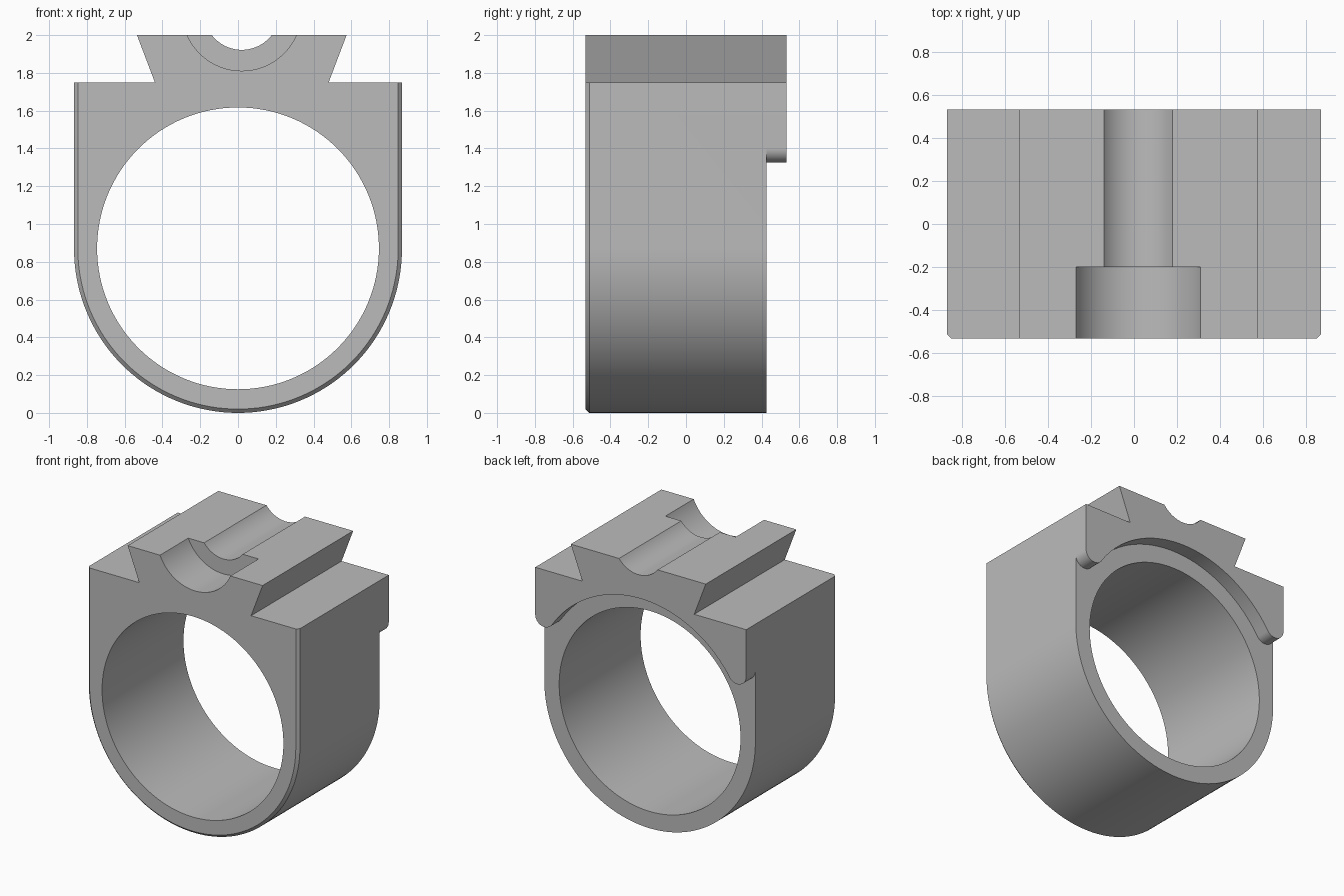
import bpy, bmesh
from math import sin, cos, pi, atan2, sqrt

old = bpy.data.objects.get("Cube")
if old:
    bpy.data.objects.remove(old, do_unlink=True)

FRONT, BACK, STEP = -0.532, 0.532, 0.425   # depth positions
R, CZ = 0.868, 0.868                       # rounded underside
SHOULDER, TOP = 1.75, 2.0
SHIFT = 0.02                               # rail sits slightly off centre
CHAMFER = 0.02

grey = bpy.data.materials.new("plain grey")
grey.use_nodes = True
colour = (0.5, 0.5, 0.5, 1)
grey.diffuse_color = colour
grey.node_tree.nodes["Principled BSDF"].inputs["Base Color"].default_value = colour


def arc(cx, cz, r, start, end, n):
    """Points along an arc in the x-z plane."""
    return [(cx + r * cos(start + (end - start) * i / n),
             cz + r * sin(start + (end - start) * i / n)) for i in range(n + 1)]


def prism(name, outline, y0, y1, bevel_rule=None):
    """Extrude an x-z outline along y, chamfering the front edges chosen by a rule."""
    bm = bmesh.new()
    face = bm.faces.new([bm.verts.new((x, y0, z)) for x, z in outline])
    new = bmesh.ops.extrude_face_region(bm, geom=[face])["geom"]
    for v in new:
        if isinstance(v, bmesh.types.BMVert):
            v.co.y = y1
    bmesh.ops.recalc_face_normals(bm, faces=bm.faces)
    if bevel_rule:
        edges = [e for e in bm.edges if bevel_rule(e)]
        bmesh.ops.bevel(bm, geom=edges, offset=CHAMFER, segments=1, affect='EDGES')
    mesh = bpy.data.meshes.new(name)
    bm.to_mesh(mesh)
    bm.free()
    mesh.materials.append(grey)
    obj = bpy.data.objects.new(name, mesh)
    bpy.context.collection.objects.link(obj)
    return obj


def rod(name, cx, cz, r, y0, y1, n):
    return prism(name, arc(cx, cz, r, 0, 2 * pi * (n - 1) / n, n - 1), y0, y1)


# Body with dovetail rail on top
outline = arc(0, CZ, R, pi, 2 * pi, 72)
outline += [(R, SHOULDER), (SHIFT + 0.46, SHOULDER), (SHIFT + 0.555, TOP),
            (SHIFT - 0.555, TOP), (SHIFT - 0.46, SHOULDER), (-R, SHOULDER)]


def front_rim(e):
    a, b = (v.co for v in e.verts)
    on_front = max(a.y, b.y) < FRONT + 1e-4
    rim = min(abs(a.x), abs(b.x)) > R - 1e-4 or max(a.z, b.z) < CZ + 1e-4
    return on_front and rim


body = prism("clamp_body", outline, FRONT, BACK, front_rim)

# Back step: arched recess below a lip with rounded feet
arch, foot = 0.88, 0.075
foot_x = R - foot
foot_z = CZ + sqrt((arch + foot) ** 2 - foot_x ** 2)
t = atan2(foot_z - CZ, foot_x)
step = [(-1.2, -0.3), (1.2, -0.3), (1.2, foot_z)]
step += arc(foot_x, foot_z, foot, 0, t - pi, 20)
step += arc(0, CZ, arch, t, pi - t, 64)[1:-1]
step += arc(-foot_x, foot_z, foot, -t, -pi, 20)
step += [(-1.2, foot_z)]

# Cutters: back step, main bore, rail groove and its wider front seat
cutters = [
    prism("back_step_cutter", step, STEP, 0.8),
    rod("bore_cutter", 0, 0.871, 0.746, -0.8, 0.8, 128),
    rod("groove_cutter", SHIFT, 2.122, 0.2, -0.8, 0.8, 96),
    rod("groove_seat_cutter", SHIFT, 2.127, 0.316, -0.8, -0.2, 96),
]
bpy.context.view_layer.objects.active = body
body.select_set(True)
for cutter in cutters:
    cutter.hide_render = True
    mod = body.modifiers.new(cutter.name, 'BOOLEAN')
    mod.operation, mod.solver, mod.object = 'DIFFERENCE', 'EXACT', cutter
    bpy.ops.object.modifier_apply(modifier=mod.name)
    bpy.data.objects.remove(cutter, do_unlink=True)

bpy.ops.object.shade_smooth_by_angle(angle=pi / 7)
